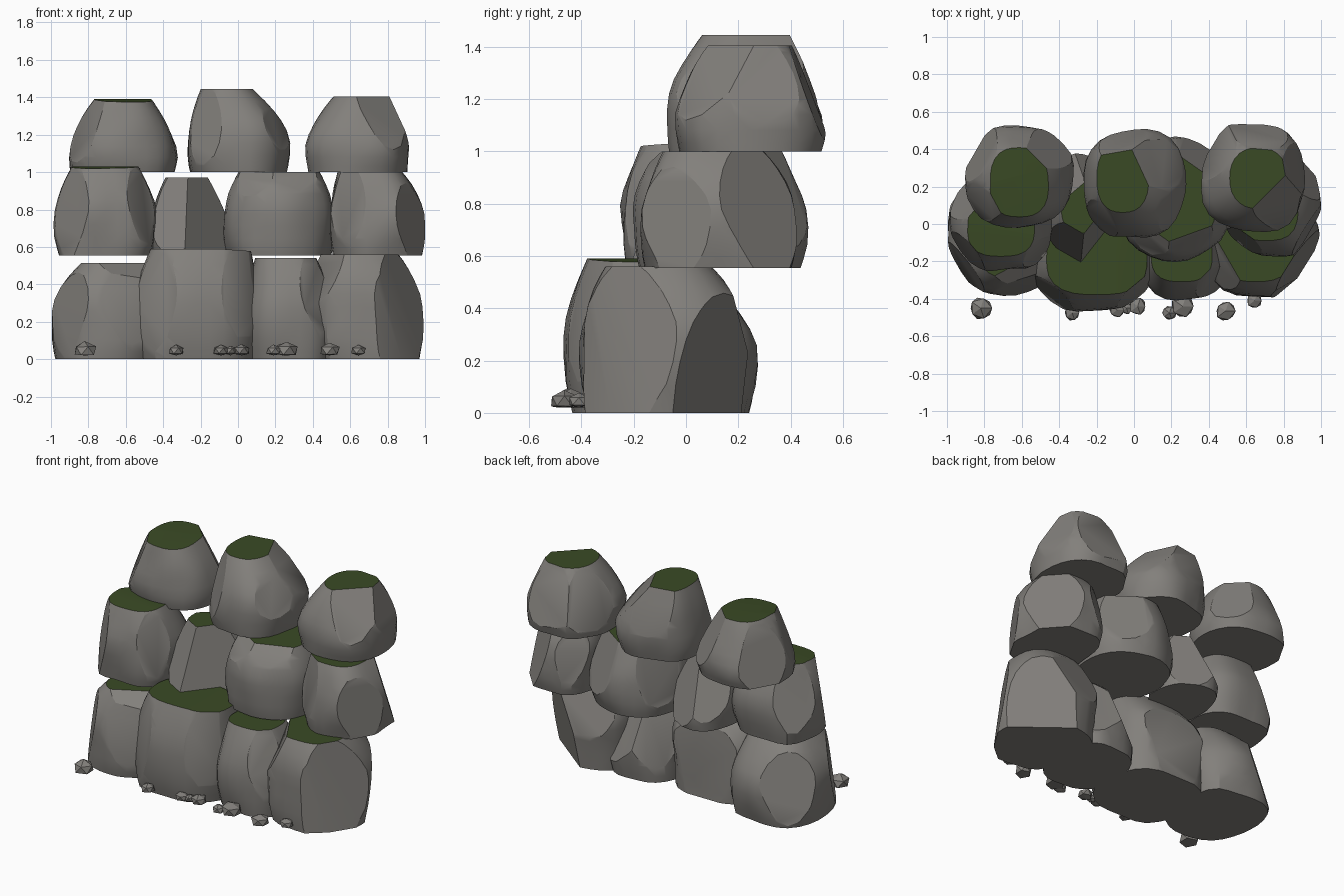
import bpy, bmesh, math, random
from mathutils import Vector, noise

if "Cube" in bpy.data.objects:
    bpy.data.objects.remove(bpy.data.objects["Cube"])

random.seed(4)


def material(name, rgb):
    m = bpy.data.materials.new(name)
    m.diffuse_color = (*rgb, 1)
    m.use_nodes = True
    m.node_tree.nodes["Principled BSDF"].inputs["Base Color"].default_value = m.diffuse_color
    return m


STONE = material("stone", (0.225, 0.215, 0.20))
MOSS = material("moss", (0.042, 0.068, 0.018))


def finish(bm, name, angle):
    bmesh.ops.recalc_face_normals(bm, faces=bm.faces)
    me = bpy.data.meshes.new(name)
    bm.to_mesh(me)
    bm.free()
    me.materials.append(STONE)
    me.materials.append(MOSS)
    ob = bpy.data.objects.new(name, me)
    bpy.context.collection.objects.link(ob)
    bpy.ops.object.select_all(action='DESELECT')
    ob.select_set(True)
    bpy.context.view_layer.objects.active = ob
    bpy.ops.object.shade_smooth_by_angle(angle=math.radians(angle))


def cut_plane(bm, az, el, depth):
    """Slice a flat facet, depth measured inwards from the furthest point."""
    a, e = math.radians(az), math.radians(el)
    n = Vector((math.cos(a) * math.cos(e), math.sin(a) * math.cos(e), math.sin(e)))
    far = max(v.co.dot(n) for v in bm.verts)
    geom = bm.verts[:] + bm.edges[:] + bm.faces[:]
    r = bmesh.ops.bisect_plane(bm, geom=geom, plane_co=n * (far - depth), plane_no=n,
                               clear_outer=True)
    edges = [g for g in r['geom_cut'] if isinstance(g, bmesh.types.BMEdge)]
    bmesh.ops.holes_fill(bm, edges=edges, sides=0)


def rock(name, box, z, top, shoulder, cuts, power=2.6, n=28):
    """Boulder lofted from a footprint box (x0,x1,y0,y1) to a smaller flat top box."""
    seed = Vector((random.uniform(0, 50), random.uniform(0, 50), 0))
    bm = bmesh.new()
    rings = []
    for t in (0, 0.08, 0.2, 0.35, 0.5, 0.62, 0.74, 0.85, 0.94, 1):
        w = max(0, (t - shoulder) / (1 - shoulder)) ** 1.6
        b = [p + (q - p) * w for p, q in zip(box, top)]
        tuck = 1 - 0.07 * max(0, 1 - t / 0.3) ** 1.5
        ring = []
        for i in range(n):
            a = math.tau * i / n
            c, s = math.cos(a), math.sin(a)
            r = (abs(c) ** power + abs(s) ** power) ** (-1 / power) * tuck
            p = Vector((c * 1.5, s * 1.5, t * 1.8)) + seed
            r *= 0.99 + 0.09 * noise.noise(p) * (1 - w)
            ring.append(bm.verts.new(((b[0] + b[1]) / 2 + c * r * (b[1] - b[0]) / 2,
                                      (b[2] + b[3]) / 2 + s * r * (b[3] - b[2]) / 2,
                                      z[0] + t * (z[1] - z[0]))))
        rings.append(ring)
    for lo, hi in zip(rings, rings[1:]):
        for i in range(n):
            j = (i + 1) % n
            bm.faces.new((lo[i], lo[j], hi[j], hi[i]))
    bm.faces.new(rings[0][::-1])
    bm.faces.new(rings[-1])
    for c in cuts:
        cut_plane(bm, *c)
    bmesh.ops.recalc_face_normals(bm, faces=bm.faces)
    # moss on the upward facing faces
    for f in bm.faces:
        f.normal_update()
        if f.normal.z > 0.86:
            f.material_index = 1
    finish(bm, name, 28)


# bottom course
rock("bottom_rock_left", (-1.0, -0.4, -0.385, 0.27), (0, 0.515), (-0.84, -0.48, -0.29, 0.08), 0.5,
     [(215, 8, 0.08), (130, 15, 0.07), (-70, 12, 0.04), (-62, 50, 0.05)])
rock("bottom_rock_large", (-0.56, 0.11, -0.47, 0.18), (0, 0.59), (-0.47, 0.07, -0.38, 0.0), 0.5,
     [(0, 86, 0.012), (90, 5, 0.06), (-130, 8, 0.04), (-50, 8, 0.04)], 2.8)
rock("bottom_rock_narrow", (0.04, 0.52, -0.41, 0.2), (0, 0.54), (0.09, 0.42, -0.31, -0.02), 0.45,
     [(60, 25, 0.08), (130, 20, 0.07), (-45, 15, 0.05)], 2.8)
rock("bottom_rock_right", (0.38, 0.99, -0.4, 0.25), (0, 0.56), (0.44, 0.86, -0.31, 0.1), 0.55,
     [(-32, 8, 0.10), (-50, 3, 0.03), (52, -10, 0.13), (-150, 25, 0.05), (100, 20, 0.05)], 2.8)

# middle course
rock("middle_rock_left", (-0.98, -0.43, -0.25, 0.25), (0.555, 1.03), (-0.89, -0.53, -0.17, 0.14), 0.45,
     [(-40, 12, 0.04), (140, 18, 0.05), (-100, 86, 0.01), (-140, 8, 0.05)], 2.8)
rock("middle_rock_small", (-0.48, -0.05, -0.22, 0.38), (0.555, 0.97), (-0.39, -0.16, -0.05, 0.24), 0.3,
     [(-38, 12, 0.12), (-120, 20, 0.07), (60, 18, 0.08), (130, 25, 0.06)])
rock("middle_rock_wide", (-0.08, 0.52, -0.2, 0.45), (0.555, 1.0), (0.0, 0.44, -0.12, 0.37), 0.45,
     [(-70, 45, 0.04), (-125, 42, 0.04), (55, 18, 0.06), (150, 15, 0.05)])
rock("middle_rock_right", (0.49, 1.0, -0.17, 0.43), (0.555, 1.0), (0.53, 0.88, -0.09, 0.3), 0.5,
     [(-30, 5, 0.06), (42, 16, 0.12), (-125, 10, 0.05), (125, 12, 0.05)], 3)

# top course
rock("top_rock_left", (-0.92, -0.32, -0.02, 0.525), (1.0, 1.39), (-0.77, -0.46, 0.04, 0.41), 0.18,
     [(-75, 86, 0.015), (45, 25, 0.05), (150, 15, 0.06), (-150, 20, 0.04)], 2.6)
rock("top_rock_centre", (-0.28, 0.28, -0.08, 0.5), (1.0, 1.445), (-0.2, 0.08, 0.06, 0.43), 0.35,
     [(-25, 22, 0.03), (100, 20, 0.04), (-135, 15, 0.04), (25, 40, 0.04)], 2.5)
rock("top_rock_right", (0.35, 0.93, -0.05, 0.545), (1.0, 1.405), (0.51, 0.82, 0.08, 0.41), 0.3,
     [(-45, 35, 0.06), (85, 20, 0.05), (150, 20, 0.05), (10, 20, 0.03)], 2.3)

# loose pebbles along the front foot
pebbles = [(-0.82, -0.45, 0.065), (-0.33, -0.475, 0.045), (-0.09, -0.46, 0.045), (-0.04, -0.45, 0.035),
           (0.02, -0.44, 0.05), (0.19, -0.475, 0.042), (0.26, -0.44, 0.07), (0.49, -0.465, 0.058),
           (0.645, -0.41, 0.045)]
for i, (x, y, r) in enumerate(pebbles):
    bm = bmesh.new()
    bmesh.ops.create_icosphere(bm, subdivisions=1, radius=1)
    for v in bm.verts:
        v.co *= random.uniform(0.9, 1.08)
        v.co = Vector((x + v.co.x * r, y + v.co.y * r, max(0.02, 0.045 + v.co.z * r * 0.75)))
    finish(bm, f"pebble_{i + 1}", 15)
